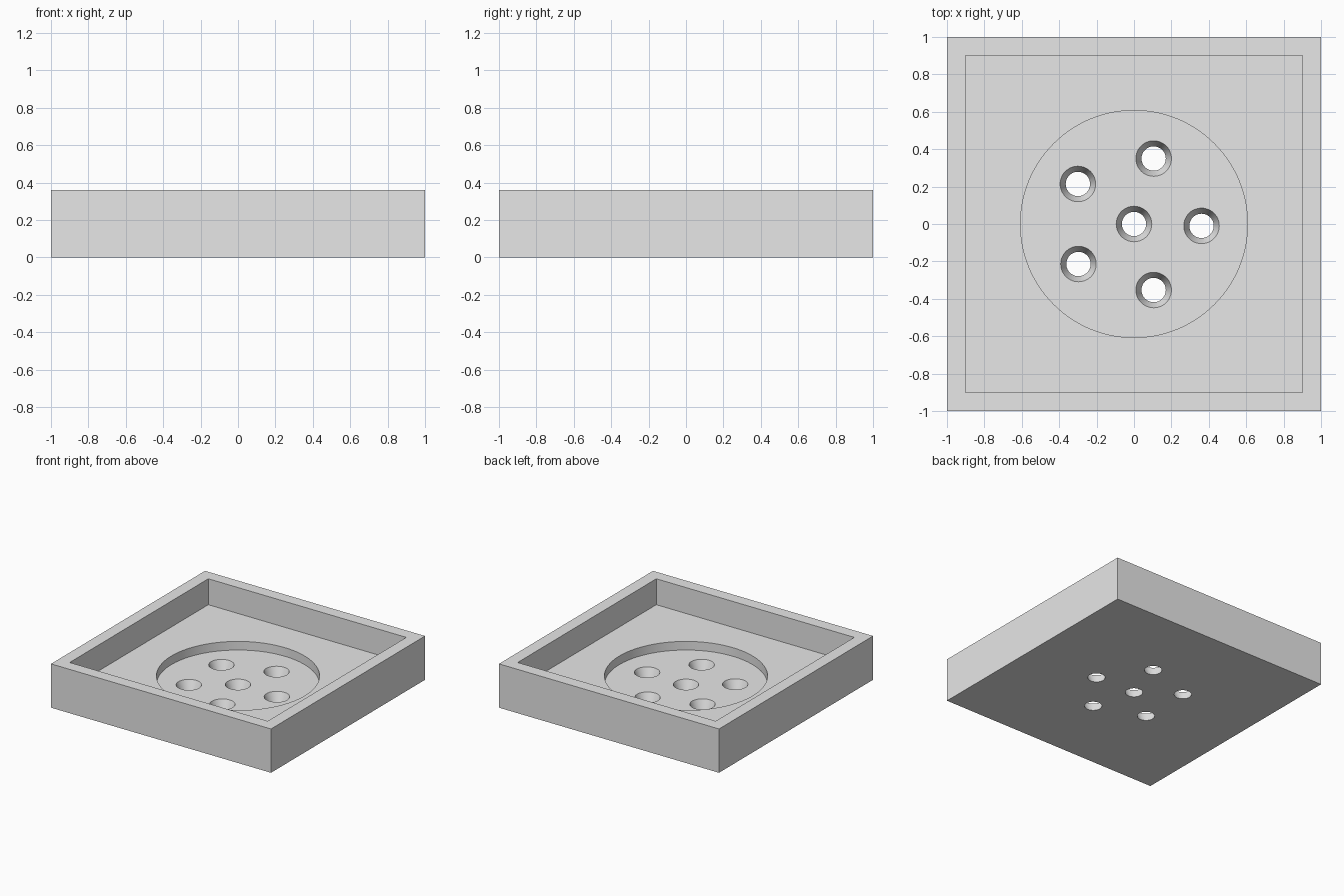
import bpy

HEIGHT = 0.36
FLOOR_Z = 0.147      # square tray floor
RECESS_Z = 0.076     # round recess floor
HOLE_TOP, HOLE_BOTTOM = 0.095, 0.065
HOLES = [(0, 0), (0.361, -0.01), (0.105, 0.35), (-0.3, 0.214),
         (-0.297, -0.214), (0.105, -0.353)]

cube = bpy.data.objects.get("Cube")
if cube:
    bpy.data.objects.remove(cube, do_unlink=True)

grey = bpy.data.materials.new("light grey")
grey.use_nodes = True
grey.diffuse_color = (0.8, 0.8, 0.8, 1)
grey.node_tree.nodes["Principled BSDF"].inputs["Base Color"].default_value = (0.8, 0.8, 0.8, 1)


def block(name, half, z0, z1):
    bpy.ops.mesh.primitive_cube_add(size=1, location=(0, 0, (z0 + z1) / 2))
    ob = bpy.context.object
    ob.name = name
    ob.scale = (2 * half, 2 * half, z1 - z0)
    bpy.ops.object.transform_apply(location=True, rotation=False, scale=True)
    ob.data.materials.append(grey)
    return ob


def taper(name, x, y, r0, r1, z0, z1, sides):
    bpy.ops.mesh.primitive_cone_add(vertices=sides, radius1=r0, radius2=r1,
                                    depth=z1 - z0, location=(x, y, (z0 + z1) / 2))
    ob = bpy.context.object
    ob.name = name
    ob.data.materials.append(grey)
    return ob


def cut(target, cutter):
    cutter.hide_render = True
    mod = target.modifiers.new("cut", 'BOOLEAN')
    mod.operation = 'DIFFERENCE'
    mod.solver = 'EXACT'
    mod.object = cutter
    bpy.context.view_layer.objects.active = target
    bpy.ops.object.modifier_apply(modifier=mod.name)
    bpy.data.objects.remove(cutter, do_unlink=True)


# Square tray with a round recess in its floor
tray = block("drain_tray", 1, 0, HEIGHT)
cut(tray, block("pocket_cutter", 0.9, FLOOR_Z, HEIGHT + 0.2))
cut(tray, taper("recess_cutter", 0, 0, 0.607, 0.607, RECESS_Z, FLOOR_Z + 0.1, 128))

# Tapered drain holes, wider at the top
extra = 0.02
flare = (HOLE_TOP - HOLE_BOTTOM) / RECESS_Z * extra
for x, y in HOLES:
    cut(tray, taper("hole_cutter", x, y, HOLE_BOTTOM - flare, HOLE_TOP + flare,
                    -extra, RECESS_Z + extra, 48))

# Smooth round walls, crisp edges
bpy.ops.object.select_all(action='DESELECT')
tray.select_set(True)
bpy.context.view_layer.objects.active = tray
bpy.ops.object.shade_smooth_by_angle(angle=0.5)
